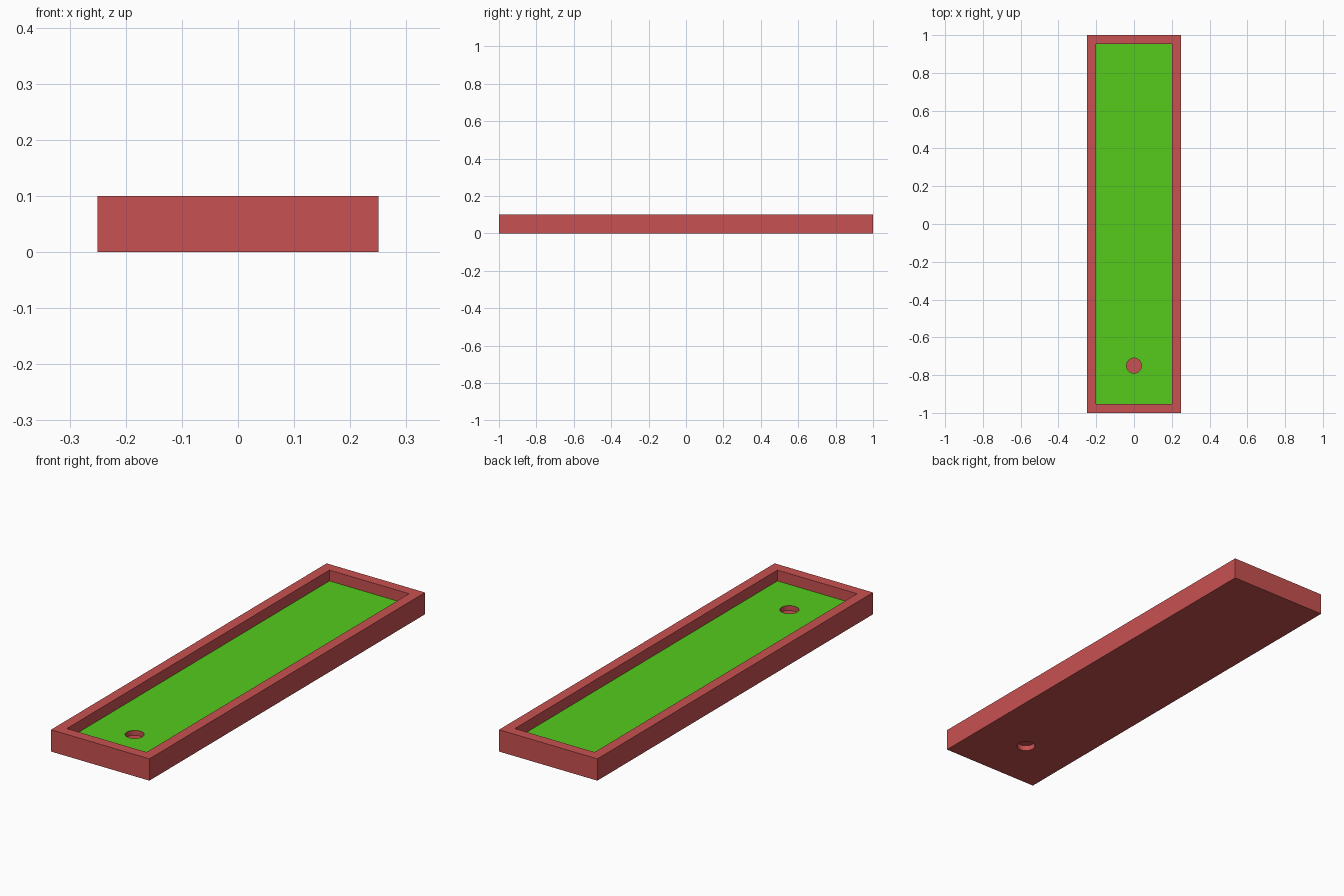
import bpy, bmesh
from mathutils import Matrix, Vector

if "Cube" in bpy.data.objects:
    bpy.data.objects.remove(bpy.data.objects["Cube"])


def material(name, color):
    m = bpy.data.materials.new(name)
    m.diffuse_color = color
    m.use_nodes = True
    m.node_tree.nodes["Principled BSDF"].inputs["Base Color"].default_value = m.diffuse_color
    return m


red = material("red_border", (0.58, 0.082, 0.082, 1))
green = material("green_turf", (0.09, 0.6, 0.012, 1))


def add_object(name, bm):
    mesh = bpy.data.meshes.new(name)
    bm.to_mesh(mesh)
    bm.free()
    mesh.materials.append(red)
    mesh.materials.append(green)
    obj = bpy.data.objects.new(name, mesh)
    bpy.context.collection.objects.link(obj)
    return obj


def box(name, sx, sy, z0, z1, green_floor=False):
    bm = bmesh.new()
    bmesh.ops.create_cube(bm, size=1, matrix=Matrix.Translation((0, 0, (z0 + z1) / 2))
                          @ Matrix.Diagonal((sx, sy, z1 - z0, 1)))
    bm.normal_update()
    for f in bm.faces:
        if green_floor and f.normal.z < -0.5:
            f.material_index = 1
    return add_object(name, bm)


def disc_cutter(name, z0, z1):
    bm = bmesh.new()
    bmesh.ops.create_cone(bm, cap_ends=True, segments=32, radius1=0.04, radius2=0.04,
                          depth=z1 - z0,
                          matrix=Matrix.Translation((0, -0.75, (z0 + z1) / 2)))
    return add_object(name, bm)


# Tray body with border
tray = box("putting_green_tray", 0.5, 2.0, 0, 0.1)

# Recess with turf floor, cup from above, matching pocket from below
cutters = [
    box("recess_cutter", 0.405, 1.905, 0.05, 0.2, green_floor=True),
    disc_cutter("cup_cutter", 0.027, 0.08),
    disc_cutter("underside_cutter", -0.05, 0.025),
]
for c in cutters:
    c.hide_render = True
    c.hide_viewport = False
    c.display_type = 'WIRE'
    mod = tray.modifiers.new(c.name, 'BOOLEAN')
    mod.operation = 'DIFFERENCE'
    mod.solver = 'EXACT'
    mod.material_mode = 'TRANSFER'
    mod.object = c
